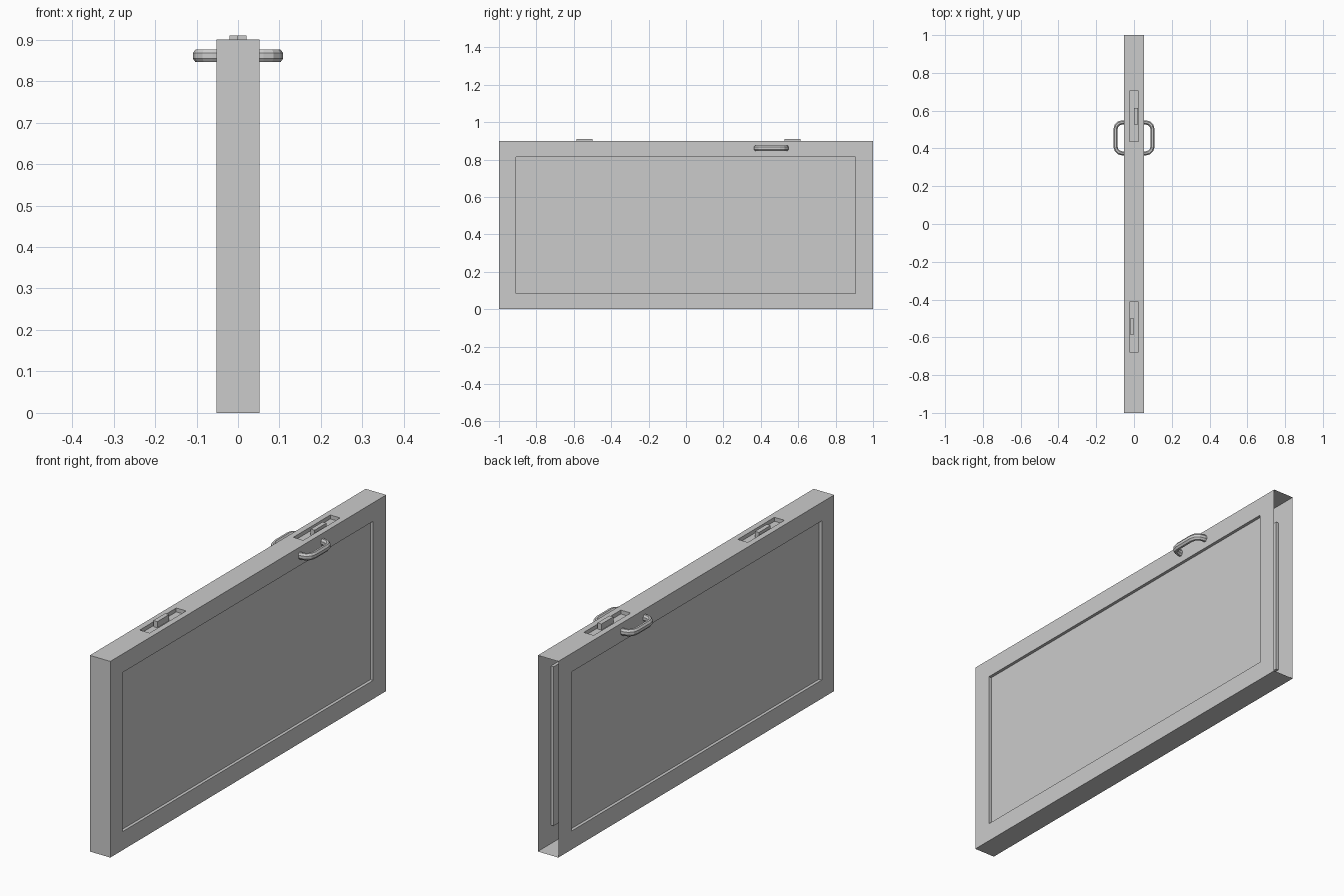
import bpy, bmesh, math
from mathutils import Vector

if "Cube" in bpy.data.objects:
    bpy.data.objects.remove(bpy.data.objects["Cube"])

W, H = 0.052, 0.90      # half thickness, height


def make_object(name, bm):
    bmesh.ops.remove_doubles(bm, verts=bm.verts, dist=1e-5)
    bmesh.ops.recalc_face_normals(bm, faces=bm.faces)
    me = bpy.data.meshes.new(name)
    bm.to_mesh(me)
    bm.free()
    ob = bpy.data.objects.new(name, me)
    bpy.context.collection.objects.link(ob)
    return ob


def quad(bm, pts):
    return bm.faces.new([bm.verts.new(p) for p in pts])


def pocket_face(bm, outer, inner, depth, place):
    """Rectangle (u0, u1, v0, v1) with a sunken rectangular pocket."""
    def ring(r, d):
        u0, u1, v0, v1 = r
        return [place(u, v, d) for u, v in ((u0, v0), (u1, v0), (u1, v1), (u0, v1))]
    a, b, c = ring(outer, 0), ring(inner, 0), ring(inner, depth)
    for i in range(4):
        j = (i + 1) % 4
        quad(bm, (a[i], a[j], b[j], b[i]))
        quad(bm, (b[i], b[j], c[j], c[i]))
    quad(bm, c)


# Door shell lying on its long edge, open at the +y end
bm = bmesh.new()
for s in (-1, 1):
    pocket_face(bm, (-1, 1, 0, H), (-0.91, 0.905, 0.085, 0.815), 0.014,
                lambda u, v, d, s=s: (s * (W - d), u, v))
slots = (((-1, 0), (-0.677, -0.412)), ((0, 1), (0.437, 0.705)))
for (y0, y1), (a, b) in slots:
    pocket_face(bm, (y0, y1, -W, W), (a, b, -0.025, 0.025), 0.018,
                lambda u, v, d: (v, u, H - d))
quad(bm, ((-W, -1, 0), (W, -1, 0), (W, 1, 0), (-W, 1, 0)))
quad(bm, ((-W, -1, 0), (W, -1, 0), (W, -1, H), (-W, -1, H)))
make_object("door_shell", bm)

# Latch tabs standing in the two top slots
for name, x, y0, y1 in (("front_latch_tab", -0.01, -0.585, -0.50),
                        ("back_latch_tab", 0.01, 0.527, 0.613)):
    bm = bmesh.new()
    bmesh.ops.create_cube(bm, size=1)
    for v in bm.verts:
        v.co = Vector((x + v.co.x * 0.02, (y0 + y1) / 2 + v.co.y * (y1 - y0),
                       0.896 + v.co.z * 0.028))
    make_object(name, bm)

# Pull handles: octagonal tube swept along a rounded bracket
R, XO, YA, YB = 0.036, 0.098, 0.374, 0.538
path = [(W - 0.004, YA, 0)]
for k in range(4):
    t = math.radians(30 * k)
    path.append((XO - R + R * math.sin(t), YA + R - R * math.cos(t), t))
for k in range(4):
    t = math.radians(90 + 30 * k)
    path.append((XO - R + R * math.sin(t), YB - R - R * math.cos(t), t))
path.append((W - 0.004, YB, math.pi))

for name, s in (("right_handle", 1), ("left_handle", -1)):
    bm = bmesh.new()
    rings = []
    for x, y, t in path:
        ring = []
        for k in range(8):
            a = math.radians(22.5 + 45 * k)
            r, h = 0.012 * math.cos(a), 0.0165 * math.sin(a)
            ring.append(bm.verts.new((s * (x + r * math.sin(t)),
                                      y - r * math.cos(t), 0.861 + h)))
        rings.append(ring)
    for p, q in zip(rings, rings[1:]):
        for k in range(8):
            j = (k + 1) % 8
            bm.faces.new((p[k], p[j], q[j], q[k]))
    make_object(name, bm)
